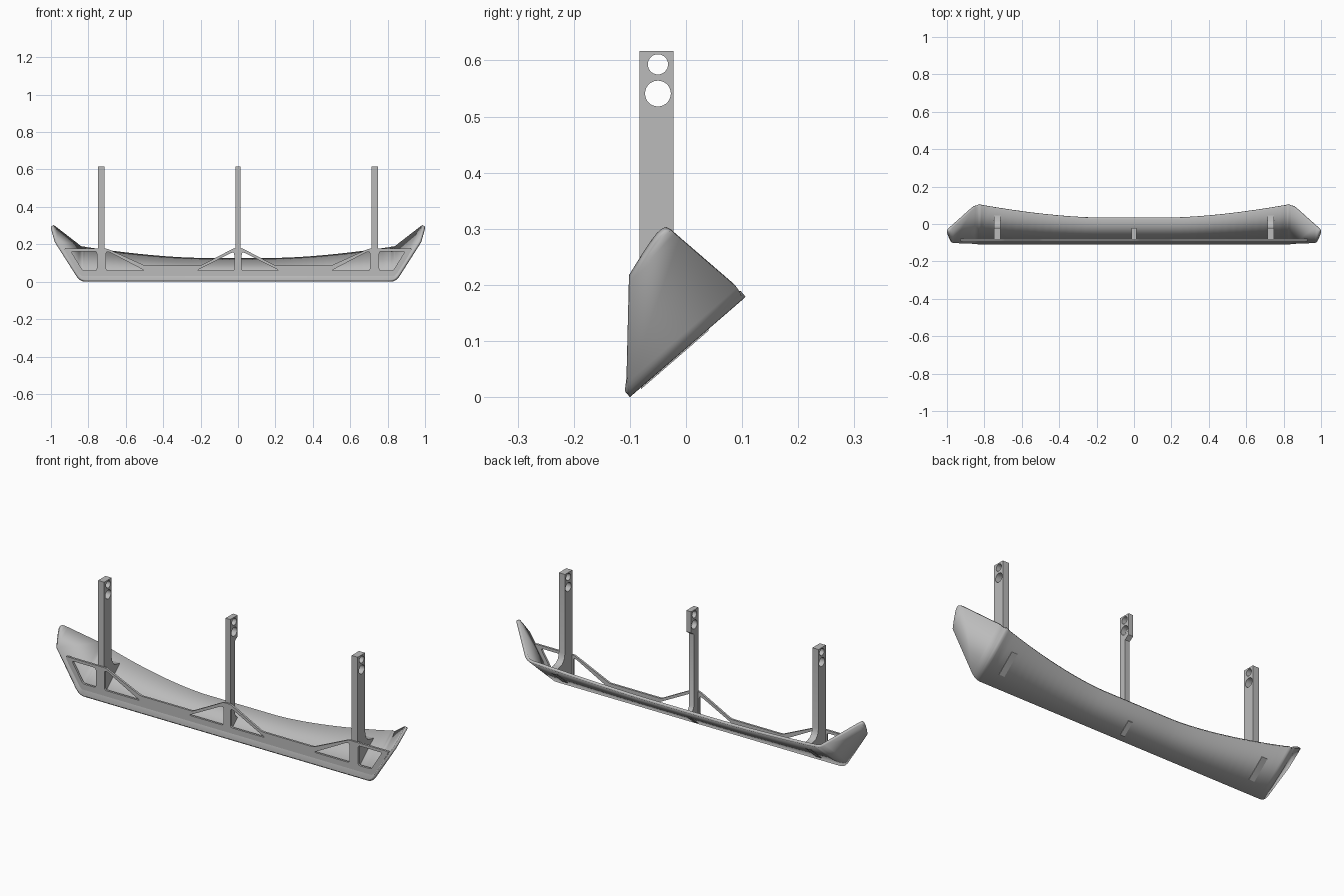
import bpy, bmesh, math
from mathutils import Vector

if "Cube" in bpy.data.objects:
    bpy.data.objects.remove(bpy.data.objects["Cube"], do_unlink=True)

GREY = (0.5, 0.5, 0.5, 1)
mat = bpy.data.materials.new("plain grey")
mat.use_nodes = True
mat.diffuse_color = GREY
mat.node_tree.nodes["Principled BSDF"].inputs["Base Color"].default_value = GREY

SLOPE = 0.865                      # rise of the plate per unit of depth
ALONG = Vector((0, 1, SLOPE)).normalized()
NORMAL = Vector((0, -SLOPE, 1)).normalized()
FOLD = 0.845                       # where the wings bend upwards
WING = Vector((0.651, 0.759))      # wing direction across / normal to the plate


def under(y):
    """Height of the plate's underside."""
    return SLOPE * (y + 0.1)


def finish(obj):
    obj.data.materials.clear()
    obj.data.materials.append(mat)
    bpy.ops.object.select_all(action='DESELECT')
    obj.select_set(True)
    bpy.context.view_layer.objects.active = obj
    bpy.ops.object.shade_smooth_by_angle(angle=math.radians(30))


def rounded(points, r):
    """Round every corner of a closed polygon."""
    pts, out = [Vector(p) for p in points], []
    for i, p in enumerate(pts):
        a, b = pts[i - 1] - p, pts[(i + 1) % len(pts)] - p
        a = p + a.normalized() * min(r, a.length * 0.4)
        b = p + b.normalized() * min(r, b.length * 0.4)
        for k in range(5):
            t = k / 4
            out.append(a * (1 - t) ** 2 + p * 2 * t * (1 - t) + b * t * t)
    return out


def circle(cx, cy, r, n=32):
    return [(cx + r * math.cos(math.tau * k / n), cy + r * math.sin(math.tau * k / n))
            for k in range(n)]


def panel(name, loops, thickness, rotation, location):
    """Extruded flat outline; the loops after the first are holes."""
    curve = bpy.data.curves.new(name, 'CURVE')
    curve.dimensions = '2D'
    curve.fill_mode = 'BOTH'
    curve.extrude = thickness / 2
    for loop in loops:
        spline = curve.splines.new('POLY')
        spline.points.add(len(loop) - 1)
        for point, co in zip(spline.points, loop):
            point.co = (co[0], co[1], 0, 1)
        spline.use_cyclic_u = True
    obj = bpy.data.objects.new(name, curve)
    bpy.context.collection.objects.link(obj)
    obj.rotation_euler = rotation
    obj.location = location
    bpy.ops.object.select_all(action='DESELECT')
    obj.select_set(True)
    bpy.context.view_layer.objects.active = obj
    bpy.ops.object.convert(target='MESH')
    finish(bpy.context.view_layer.objects.active)


# Folded skid plate: columns of (x, height off plate, start, end along slope)
def rear(x):
    y = 0.035 + 0.073 * (max(0, x - 0.2) / (FOLD - 0.2)) ** 1.6
    return (y + 0.1) * math.hypot(1, SLOPE)


BEND = 0.03
half = [(x, 0, 0, rear(x)) for x in [(FOLD - BEND) * k / 20 for k in range(21)]]
end = rear(FOLD)
for k in range(1, 6):
    t = k / 6
    w = BEND * t * t
    half.append((FOLD - BEND * (1 - t) ** 2 + WING.x * w, WING.y * w,
                 0.68 * w, end - 0.006 * (1 - abs(2 * t - 1)) - 0.1 * w))
for w, start, stop in ((0.03, 0.02, 0.272), (0.206, 0.141, 0.2525), (0.222, 0.18, 0.251),
                       (0.234, 0.213, 0.247), (0.238, 0.228, 0.241)):
    half.append((FOLD + WING.x * w, WING.y * w, start, stop))
columns = [(-x, n, a, b) for x, n, a, b in reversed(half[1:])] + half

bm = bmesh.new()
origin = Vector((0, -0.1, 0))
rows = []
for x, n, a, b in columns:
    base = origin + Vector((x, 0, 0)) + NORMAL * n
    rows.append([bm.verts.new(base + ALONG * s) for s in (a, b)])
for (a, b), (c, d) in zip(rows, rows[1:]):
    bm.faces.new((a, c, d, b))
mesh = bpy.data.meshes.new("skid_plate")
bm.to_mesh(mesh)
bm.free()
plate = bpy.data.objects.new("skid_plate", mesh)
bpy.context.collection.objects.link(plate)
solid = plate.modifiers.new("thickness", 'SOLIDIFY')
solid.thickness = 0.014
solid.offset = 1
solid.use_even_offset = True
finish(plate)

# Front truss frame with rounded openings
edge = [(0.02, 0.18), (0.2, 0.086), (0.497, 0.086), (0.7, 0.177), (0.932, 0.177), (0.85, 0.03)]
outline = edge + [(-x, z) for x, z in reversed(edge)]
openings = [
    [(0.02, 0.06), (0.22, 0.06), (0.035, 0.155), (0.02, 0.155)],
    [(0.5, 0.06), (0.705, 0.06), (0.705, 0.16), (0.69, 0.16)],
    [(0.755, 0.06), (0.83, 0.06), (0.893, 0.162), (0.755, 0.162)],
]
loops = [rounded(outline, 0.012)]
for hole in openings:
    loops.append(rounded(hole, 0.012))
    loops.append(rounded([(-x, z) for x, z in hole], 0.012))
panel("front_frame", loops, 0.011, (math.pi / 2, 0, 0), (0, -0.0855, 0))

# Upright posts with two bolt holes, and their tabs through the plate
FRONT, BACK, TOP = -0.083, -0.022, 0.617
SIDEWAYS = (math.pi / 2, 0, math.pi / 2)
bolts = [circle(-0.05, 0.593, 0.018), circle(-0.05, 0.541, 0.023)]


def sunk(y, d=0.008):
    return (y, under(y) + d)


def post(name, x, width, back_profile, tab):
    profile = [(FRONT, TOP), sunk(FRONT)] + back_profile + [(BACK, TOP)]
    panel(name, [profile] + bolts, width, SIDEWAYS, (x, 0, 0))
    a, b = tab
    panel(name + "_tab", [[sunk(a, -0.003), sunk(b, -0.003), sunk(b), sunk(a)]],
          width * 0.9, SIDEWAYS, (x, 0, 0))


foot = [sunk(0.045), (0.045, 0.148), (0.02, 0.151), (0, 0.158), (-0.015, 0.175), (BACK, 0.205)]
post("left_post", 0.73, 0.035, foot, (-0.05, 0.04))
post("right_post", -0.73, 0.035, foot, (-0.05, 0.04))
shaft = [sunk(BACK), (BACK, 0.085), (-0.035, 0.095), (-0.046, 0.115), (-0.046, 0.49), (BACK, 0.507)]
post("centre_post", 0, 0.027, shaft, (-0.08, -0.025))
